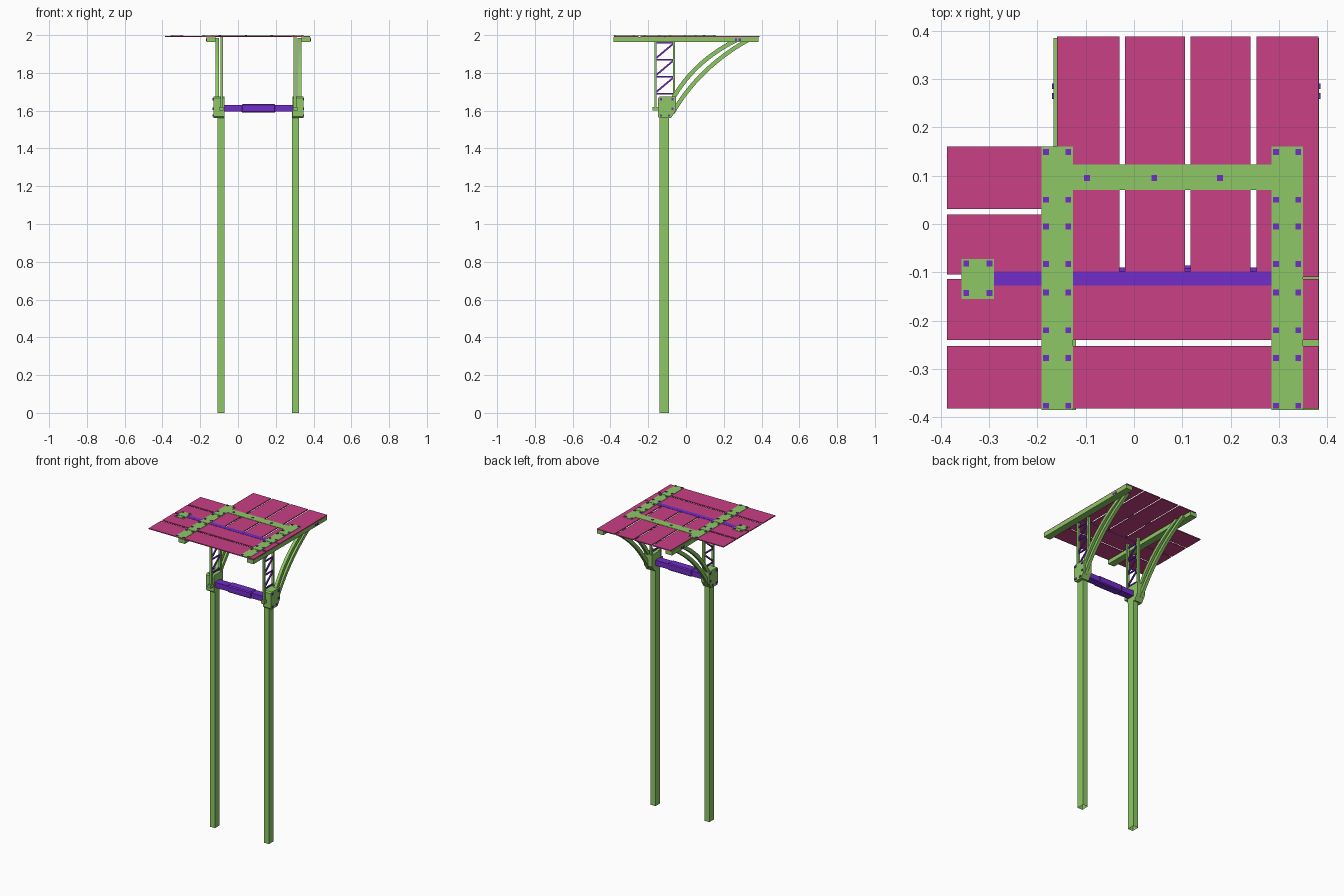
import bpy
import bmesh
from mathutils import Vector

if "Cube" in bpy.data.objects:
    bpy.data.objects.remove(bpy.data.objects["Cube"], do_unlink=True)


def material(name, rgb):
    m = bpy.data.materials.new(name)
    m.use_nodes = True
    m.diffuse_color = (*rgb, 1)
    m.node_tree.nodes["Principled BSDF"].inputs["Base Color"].default_value = (*rgb, 1)
    return m


GREEN = material("green metal", (0.27, 0.58, 0.13))
PINK = material("pink panel", (0.58, 0.05, 0.235))
PURPLE = material("purple metal", (0.17, 0.026, 0.58))


def finish(bm, name, mat):
    bmesh.ops.recalc_face_normals(bm, faces=bm.faces)
    mesh = bpy.data.meshes.new(name)
    bm.to_mesh(mesh)
    bm.free()
    mesh.materials.append(mat)
    obj = bpy.data.objects.new(name, mesh)
    bpy.context.collection.objects.link(obj)
    return obj


def add_box(bm, xs, ys, zs):
    verts = bmesh.ops.create_cube(bm, size=1)["verts"]
    for v in verts:
        v.co = [(a + b) / 2 + c * (b - a) for (a, b), c in zip((xs, ys, zs), v.co)]
    return verts


def boxes(name, mat, *items):
    bm = bmesh.new()
    for item in items:
        add_box(bm, *item)
    return finish(bm, name, mat)


def span(center, size):
    return (center - size / 2, center + size / 2)


def extrude_x(name, mat, outline, x0, x1):
    """Solid from a y-z outline, extruded along x."""
    bm = bmesh.new()
    face = bm.faces.new([bm.verts.new((x0, y, z)) for y, z in outline])
    new = bmesh.ops.extrude_face_region(bm, geom=[face])["geom"]
    bmesh.ops.translate(bm, vec=(x1 - x0, 0, 0),
                        verts=[g for g in new if isinstance(g, bmesh.types.BMVert)])
    return finish(bm, name, mat)


def curved_rail(name, start, bend, end, half, x0, x1, steps=14):
    """Flat bar that follows a quadratic arc in the y-z plane."""
    a, b, c = Vector(start), Vector(bend), Vector(end)
    upper, lower = [], []
    for i in range(steps + 1):
        t = i / steps
        p = a * (1 - t) ** 2 + b * 2 * t * (1 - t) + c * t * t
        d = ((b - a) * (1 - t) + (c - b) * t).normalized()
        n = Vector((-d.y, d.x)) * half
        upper.append(p + n)
        lower.append(p - n)
    return extrude_x(name, GREEN, upper + lower[::-1], x0, x1)


POST_Y = -0.115
MID_X = 0.108

# Two mirrored supports
for label, s in (("right", -1), ("left", 1)):
    def X(d0, d1):
        return tuple(sorted((MID_X + s * d0, MID_X + s * d1)))

    # Post, open at the foot
    bm = bmesh.new()
    add_box(bm, X(0.179, 0.216), span(POST_Y, 0.05), (0, 1.6))
    bm.faces.ensure_lookup_table()
    foot = [f for f in bm.faces if f.calc_center_median().z < 0.01]
    bmesh.ops.delete(bm, geom=foot, context='FACES_ONLY')
    finish(bm, label + "_post", GREEN)

    # Bracket on top of the post, with bolts
    plate = [(-0.14, 1.56), (-0.08, 1.56), (-0.054, 1.6), (-0.054, 1.675),
             (-0.14, 1.675), (-0.148, 1.667), (-0.148, 1.568)]
    extrude_x(label + "_bracket", GREEN, plate, *X(0.18, 0.238))
    holes = [(-0.132, 1.66), (-0.072, 1.66), (-0.072, 1.61), (-0.09, 1.575), (-0.132, 1.575)]
    boxes(label + "_bracket_bolts", PURPLE,
          *[(X(0.236, 0.242), span(y, 0.012), span(z, 0.012)) for y, z in holes])

    # Lattice column: two uprights, foot tab, rungs and diagonals
    front_y, back_y = -0.161, -0.063
    boxes(label + "_lattice_uprights", GREEN,
          (X(0.187, 0.201), span(front_y, 0.012), (1.61, 1.99)),
          (X(0.187, 0.201), span(back_y, 0.012), (1.62, 1.99)))
    boxes(label + "_lattice_foot", GREEN,
          (X(0.184, 0.206), (-0.178, -0.14), (1.6, 1.62)))
    boxes(label + "_lattice_rungs", PURPLE,
          *[(X(0.19, 0.198), (front_y, back_y), span(1.69 + 0.09 * i, 0.008))
            for i in range(4)])
    for i in range(3):
        z = 1.69 + 0.09 * i
        extrude_x(label + "_lattice_diagonal", PURPLE,
                  [(front_y, z), (back_y, z + 0.082), (back_y, z + 0.094), (front_y, z + 0.012)],
                  *X(0.19, 0.198))

    # Curved double brace, bolted to the roof beam
    curved_rail(label + "_upper_brace", (-0.08, 1.645), (0.035, 1.86), (0.27, 1.975),
                0.011, *X(0.208, 0.228))
    curved_rail(label + "_lower_brace", (-0.07, 1.59), (0.07, 1.83), (0.33, 1.975),
                0.011, *X(0.208, 0.228))
    boxes(label + "_roof_beam", GREEN, (X(0.228, 0.275), (-0.385, 0.385), (1.963, 1.989)))
    boxes(label + "_brace_bolts", PURPLE,
          *[(X(0.274, 0.278), span(y, 0.012), span(1.975, 0.012)) for y in (0.265, 0.285)])

# Crossbar with a thicker sleeve in the middle
boxes("crossbar", PURPLE, (span(MID_X, 0.37), span(POST_Y, 0.05), span(1.612, 0.035)))
sleeve = boxes("crossbar_sleeve", PURPLE,
               (span(MID_X, 0.18), span(POST_Y, 0.058), span(1.612, 0.046)))
bevel = sleeve.modifiers.new("Bevel", 'BEVEL')
bevel.width, bevel.segments = 0.006, 1

# Roof panels
PANEL_Z = (1.989, 1.995)
for y0, y1 in ((-0.382, -0.252), (-0.24, -0.114)):
    boxes("front_roof_panel", PINK, ((-0.387, 0.382), (y0, y1), PANEL_Z))
for y0, y1 in ((-0.105, 0.02), (0.031, 0.16)):
    boxes("side_roof_panel", PINK, ((-0.387, -0.165), (y0, y1), PANEL_Z))
for x0, x1 in ((-0.159, -0.03), (-0.019, 0.106), (0.117, 0.241), (0.253, 0.382)):
    boxes("back_roof_panel", PINK, ((x0, x1), (-0.11, 0.388), PANEL_Z))

# Straps on the roof, with raised joints
STRAP_Z = (1.994, 1.997)
bolts = []
for cx in (-0.159, 0.317):
    boxes("roof_strap", GREEN, (span(cx, 0.065), (-0.385, 0.16), STRAP_Z))
    boxes("strap_joints", GREEN,
          *[(span(cx, 0.063), span(y, 0.032), (1.996, 1.999)) for y in (0.023, -0.114, -0.249)])
    bolts += [(cx + d, y) for d in (-0.023, 0.023)
              for y in (0.149, 0.05, -0.005, -0.083, -0.142, -0.22, -0.277, -0.376)]
boxes("cross_strap", GREEN, ((-0.13, 0.288), (0.07, 0.123), STRAP_Z))
bolts += [(x, 0.095) for x in (-0.097, 0.042, 0.178)]
boxes("end_plate", GREEN, (span(-0.323, 0.067), (-0.155, -0.072), STRAP_Z),
      (span(-0.323, 0.065), span(-0.114, 0.032), (1.996, 1.999)))
bolts += [(x, y) for x in (-0.347, -0.299) for y in (-0.082, -0.143)]
boxes("ridge_strip", PURPLE, ((-0.295, 0.29), (-0.127, -0.098), (1.99, 1.9965)))
boxes("roof_bolts", PURPLE,
      *[(span(x, 0.012), span(y, 0.012), (1.996, 2.0)) for x, y in bolts])
